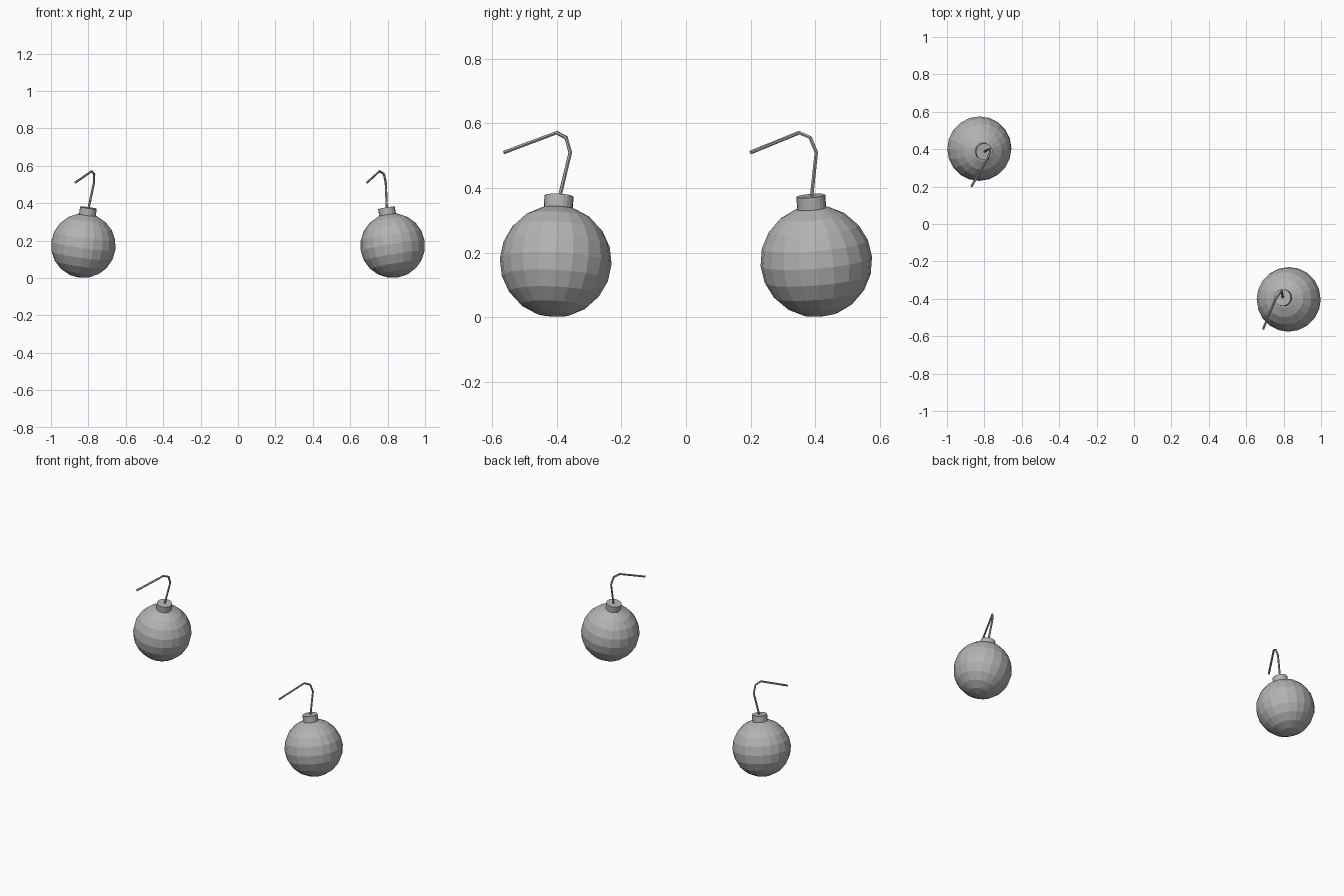
import bpy
from mathutils import Vector

cube = bpy.data.objects.get("Cube")
if cube:
    bpy.data.objects.remove(cube, do_unlink=True)

RADIUS = 0.173

# Single plain grey for every part
grey = bpy.data.materials.new("plain_grey")
grey.use_nodes = True
colour = (0.45, 0.45, 0.45, 1)
grey.diffuse_color = colour
grey.node_tree.nodes["Principled BSDF"].inputs["Base Color"].default_value = colour


def finish(obj, name):
    obj.name = name
    obj.data.materials.append(grey)


def make_bomb(side, centre, axis, fuse_points):
    centre, axis = Vector(centre), Vector(axis).normalized()
    tilt = Vector((0, 0, 1)).rotation_difference(axis).to_euler()

    # Faceted round body
    bpy.ops.mesh.primitive_uv_sphere_add(
        segments=20, ring_count=10, radius=RADIUS, location=centre, rotation=tilt)
    finish(bpy.context.object, side + "_body")

    # Short collar on top, sunk slightly into the body
    bpy.ops.mesh.primitive_cylinder_add(
        vertices=20, radius=0.045, depth=0.05,
        location=centre + axis * 0.18, rotation=tilt)
    finish(bpy.context.object, side + "_collar")

    # Bent fuse, a thin six-sided rod starting inside the collar
    curve = bpy.data.curves.new(side + "_fuse", "CURVE")
    curve.dimensions = "3D"
    curve.bevel_depth = 0.006
    curve.bevel_resolution = 1
    curve.use_fill_caps = True
    path = [centre + axis * 0.19] + [Vector(p) for p in fuse_points]
    spline = curve.splines.new("POLY")
    spline.points.add(len(path) - 1)
    spline.use_smooth = False
    for point, co in zip(spline.points, path):
        point.co = (*co, 1)
    fuse = bpy.data.objects.new(side + "_fuse", curve)
    bpy.context.collection.objects.link(fuse)
    finish(fuse, side + "_fuse")


make_bomb("left", (0.827, -0.403, RADIUS), (-0.033, 0.01, 0.2),
          [(0.79, -0.358, 0.51), (0.78, -0.371, 0.556),
           (0.757, -0.4, 0.571), (0.69, -0.563, 0.51)])
make_bomb("right", (-0.827, 0.403, RADIUS), (0.027, -0.017, 0.2),
          [(-0.77, 0.403, 0.51), (-0.769, 0.384, 0.556),
           (-0.782, 0.35, 0.571), (-0.87, 0.2, 0.51)])
